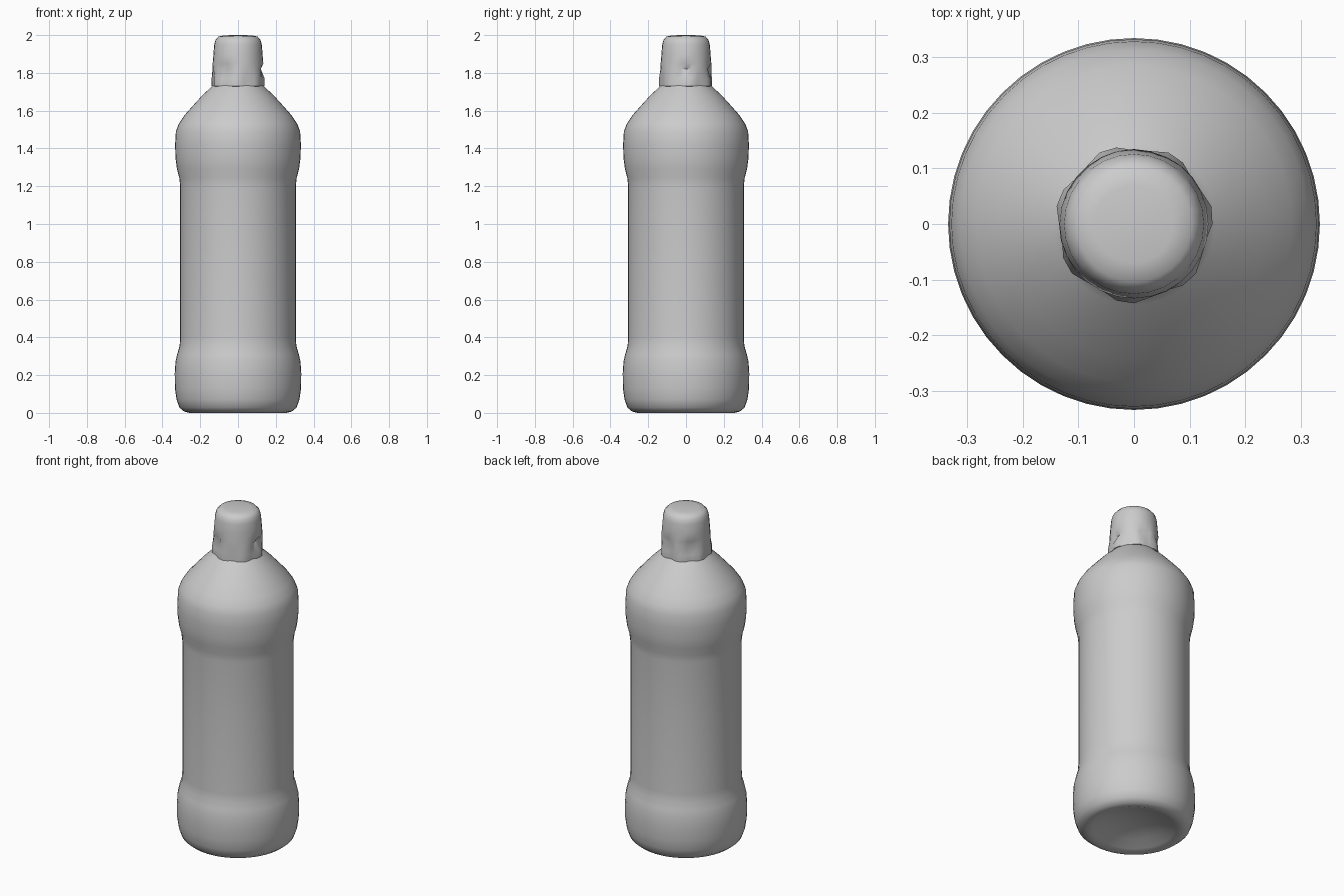
import bpy, bmesh, math

if "Cube" in bpy.data.objects:
    bpy.data.objects.remove(bpy.data.objects["Cube"])


def lathe(name, profile, sides, shape=None, angle=50):
    """Spin (radius, z) points round z; shape() may vary the radius by direction."""
    bm = bmesh.new()
    rings = []
    for r, z in profile:
        if r == 0:
            rings.append([bm.verts.new((0, 0, z))])
            continue
        ring = []
        for i in range(sides):
            a = 2 * math.pi * i / sides
            rr = shape(r, z, a) if shape else r
            ring.append(bm.verts.new((rr * math.cos(a), rr * math.sin(a), z)))
        rings.append(ring)
    for lo, hi in zip(rings, rings[1:]):
        for i in range(sides):
            j = (i + 1) % sides
            if len(lo) == 1:
                bm.faces.new((lo[0], hi[j], hi[i]))
            elif len(hi) == 1:
                bm.faces.new((lo[i], lo[j], hi[0]))
            else:
                bm.faces.new((lo[i], lo[j], hi[j], hi[i]))
    bmesh.ops.recalc_face_normals(bm, faces=bm.faces)
    mesh = bpy.data.meshes.new(name)
    bm.to_mesh(mesh)
    bm.free()
    obj = bpy.data.objects.new(name, mesh)
    bpy.context.collection.objects.link(obj)
    bpy.ops.object.select_all(action='DESELECT')
    obj.select_set(True)
    bpy.context.view_layer.objects.active = obj
    bpy.ops.object.shade_smooth_by_angle(angle=math.radians(angle))
    return obj


# Bottle body: hollowed base, recessed label panel, rounded shoulder, neck
lathe("bottle_body", [
    (0, 0.06), (0.08, 0.055), (0.16, 0.035), (0.225, 0.01), (0.255, 0.0),
    (0.285, 0.007), (0.31, 0.028), (0.325, 0.07), (0.334, 0.13),
    (0.335, 0.21), (0.331, 0.27), (0.322, 0.31), (0.309, 0.355),
    (0.306, 0.40), (0.306, 0.80), (0.306, 1.20), (0.311, 1.245),
    (0.323, 1.29), (0.331, 1.35), (0.333, 1.42), (0.329, 1.49),
    (0.314, 1.53), (0.284, 1.575), (0.24, 1.625), (0.19, 1.68),
    (0.145, 1.722), (0.12, 1.745), (0.112, 1.77), (0.108, 1.85), (0, 1.86)], 48)

# Screw cap with a crumpled lower skirt: (direction, half width) of each dent
DENTS = [(0, 25), (-120, 24), (75, 15), (135, 24)]


def crumple(r, z, a):
    if z > 1.88:
        return r
    deg = math.degrees(a)
    if z < 1.80:
        r += 0.006 * math.sin(7 * a + 0.6)
    elif z < 1.845:
        for centre, width in DENTS:
            d = abs((deg - centre + 180) % 360 - 180)
            if d < width:
                r -= 0.024 * (1 - d / width)
    return r


lathe("cap", [
    (0.115, 1.725), (0.138, 1.73), (0.138, 1.77), (0.135, 1.82),
    (0.134, 1.85), (0.130, 1.90), (0.126, 1.95), (0.119, 1.975),
    (0.104, 1.992), (0.07, 1.999), (0, 2.0)], 28, crumple)
